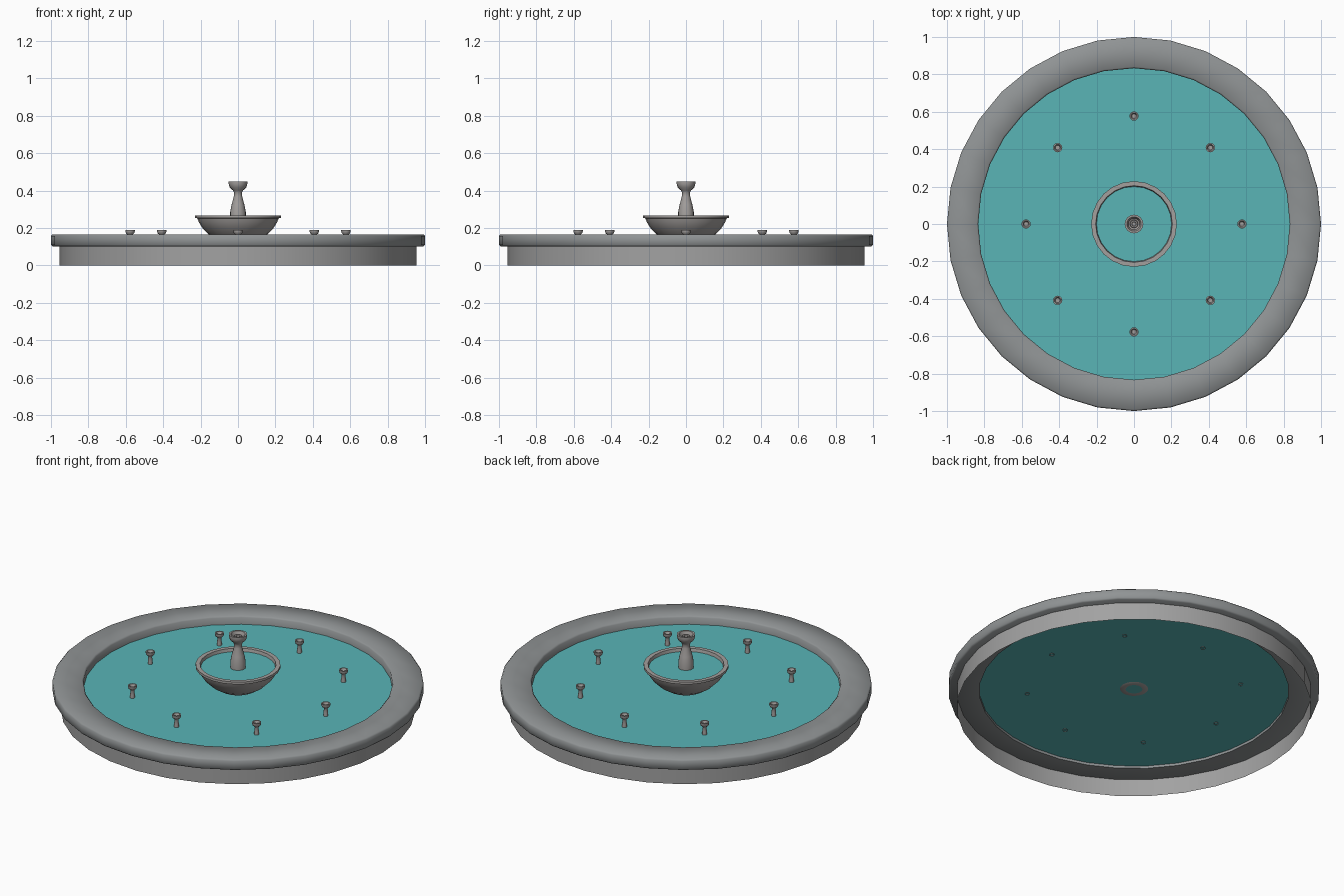
import bpy, bmesh, math

if "Cube" in bpy.data.objects:
    bpy.data.objects.remove(bpy.data.objects["Cube"])


def mat(name, rgb):
    m = bpy.data.materials.new(name)
    m.diffuse_color = (*rgb, 1)
    m.use_nodes = True
    m.node_tree.nodes["Principled BSDF"].inputs["Base Color"].default_value = m.diffuse_color
    return m


rim_grey = mat("rim_stone", (0.28, 0.295, 0.30))
wall_grey = mat("wall_stone", (0.36, 0.36, 0.36))
bowl_grey = mat("spout_stone", (0.37, 0.35, 0.34))
teal = mat("water", (0.10, 0.46, 0.47))


def lathe(name, profile, sides, material, closed=False, at=(0, 0), angle=35):
    """Spin an (r, z) profile, listed from the outside bottom upward, round z."""
    bm = bmesh.new()
    rings = []
    for r, z in profile:
        if r == 0:
            rings.append([bm.verts.new((0, 0, z))] * sides)
        else:
            rings.append([bm.verts.new((r * math.cos(2 * math.pi * i / sides),
                                        r * math.sin(2 * math.pi * i / sides), z))
                          for i in range(sides)])
    pairs = list(zip(rings, rings[1:]))
    if closed:
        pairs.append((rings[-1], rings[0]))
    for a, b in pairs:
        for i in range(sides):
            j = (i + 1) % sides
            quad = []
            for v in (a[i], a[j], b[j], b[i]):
                if v not in quad:
                    quad.append(v)
            bm.faces.new(quad)
    mesh = bpy.data.meshes.new(name)
    bm.to_mesh(mesh)
    bm.free()
    mesh.materials.append(material)
    ob = bpy.data.objects.new(name, mesh)
    ob.location = (at[0], at[1], 0)
    bpy.context.collection.objects.link(ob)
    bpy.ops.object.select_all(action='DESELECT')
    ob.select_set(True)
    bpy.context.view_layer.objects.active = ob
    bpy.ops.object.shade_smooth_by_angle(angle=math.radians(angle))
    return ob


# Basin: thin outer wall, overhanging rim, water sheet
lathe("basin_wall", [(0.955, 0), (0.955, 0.102)], 32, wall_grey)
lathe("basin_rim", [(0.833, 0.102), (0.992, 0.102), (1.0, 0.11), (1.0, 0.157),
                    (0.992, 0.166), (0.841, 0.166), (0.833, 0.158)],
      32, rim_grey, closed=True, angle=50)
lathe("basin_water", [(0.836, 0.117), (0, 0.117)], 32, teal)

# Central bowl with its own water
lathe("bowl", [(0.045, 0.114), (0.07, 0.114), (0.11, 0.134), (0.15, 0.16),
               (0.19, 0.2), (0.21, 0.232), (0.217, 0.252), (0.229, 0.254),
               (0.229, 0.268), (0.205, 0.268), (0.2, 0.245)], 24, bowl_grey)
lathe("bowl_water", [(0.203, 0.25), (0, 0.25)], 24, teal)

# Central spout with flared cup and inner nozzle
lathe("spout", [(0.042, 0.248), (0.042, 0.285), (0.034, 0.325), (0.022, 0.37),
                (0.021, 0.39), (0.028, 0.402), (0.044, 0.417), (0.05, 0.436),
                (0.05, 0.448), (0.039, 0.448), (0.031, 0.425), (0.022, 0.42),
                (0.02, 0.436), (0.012, 0.436), (0.01, 0.415), (0, 0.415)],
      16, bowl_grey)

# Ring of small jets
for k in range(8):
    a = k * math.pi / 4
    lathe("jet_%d" % (k + 1),
          [(0.013, 0.114), (0.013, 0.135), (0.010, 0.158), (0.013, 0.165),
           (0.022, 0.172), (0.025, 0.182), (0.025, 0.19), (0.018, 0.19),
           (0.012, 0.176), (0, 0.176)],
          12, bowl_grey, at=(0.577 * math.cos(a), 0.577 * math.sin(a)))
